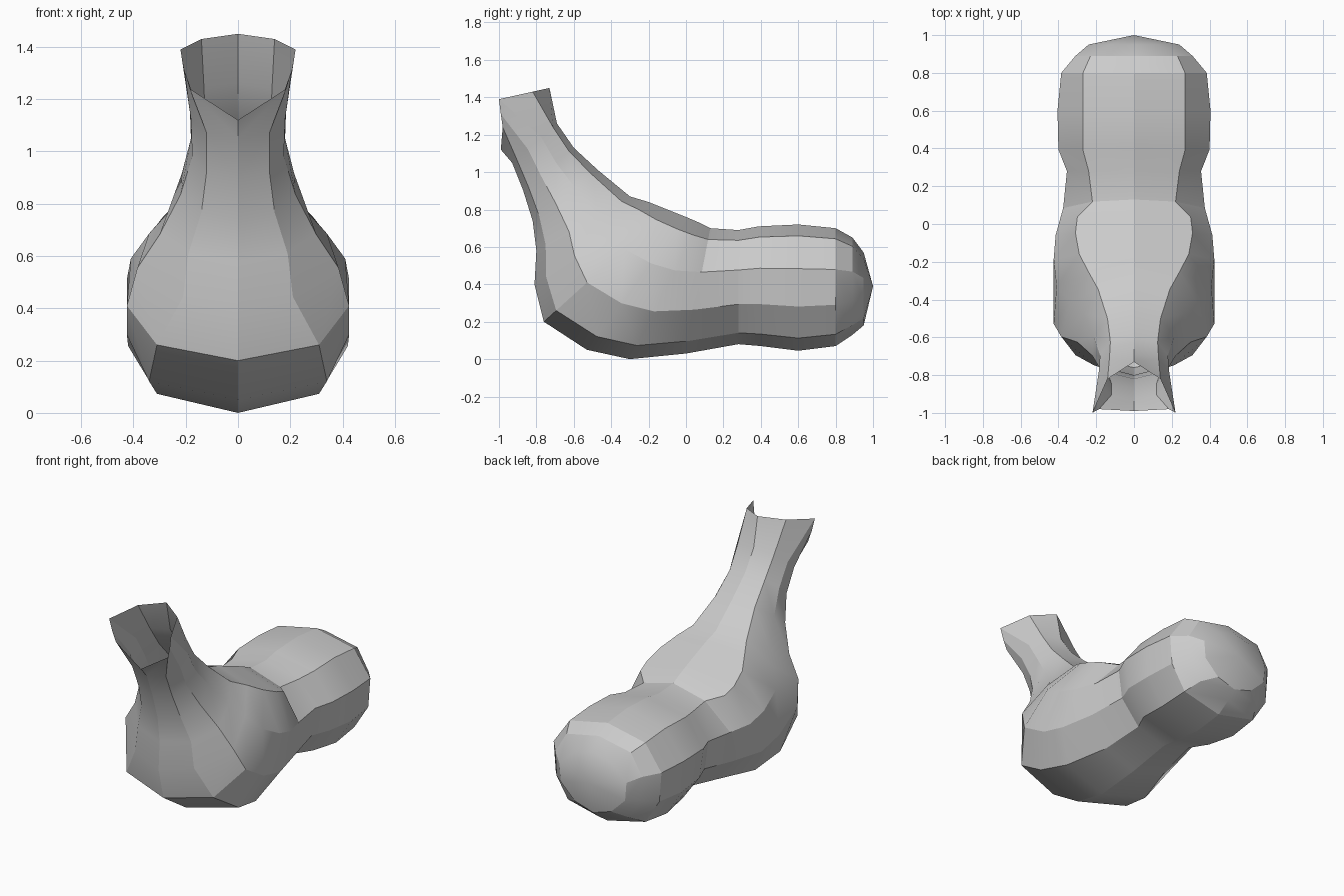
import bpy, bmesh, math
from mathutils import Vector

if "Cube" in bpy.data.objects:
    bpy.data.objects.remove(bpy.data.objects["Cube"])

# Each ring: spine (y, z), underside (y, z), then four half widths between them
STEPS = (0.09, 0.35, 0.65, 0.9)
NECK = [
    (-.69, 1.26, -.93, 1.05, .13, .185, .18, .12),
    (-.60, 1.13, -.87, .90, .125, .18, .175, .12),
    (-.47, 1.01, -.82, .74, .14, .215, .22, .14),
    (-.30, .87, -.80, .58, .19, .265, .30, .19),
]
CHEST = [
    (-.20, .84, -.81, .40, .24, .34, .385, .21),
    (-.10, .80, -.76, .20, .29, .41, .425, .31),
    (.00, .76, -.53, .05, .31, .425, .425, .34),
    (.07, .73, -.30, .00, .30, .415, .42, .31),
    (.13, .70, .00, .03, .22, .375, .37, .23),
]
RUMP = [
    (.28, .69, .28, .08, .24, .355, .33, .20),
    (.39, .71, .40, .07, .27, .40, .375, .26),
    (.60, .72, .60, .045, .27, .405, .39, .28),
    (.80, .70, .80, .07, .27, .385, .37, .27),
    (.89, .65, .89, .13, .23, .31, .30, .22),
    (.95, .57, .95, .18, .13, .24, .23, .13),
]
# Open rim at the top of the neck
RIM = [(0, -.73, 1.45), (.14, -.82, 1.43), (.22, -1, 1.39),
       (.205, -.99, 1.31), (.185, -.98, 1.24), (0, -.99, 1.12)]


def half_ring(ring):
    top, bottom = Vector((0, *ring[:2])), Vector((0, *ring[2:4]))
    sides = [top.lerp(bottom, s) + Vector((w, 0, 0)) for s, w in zip(STEPS, ring[4:])]
    return [top, *sides, bottom]


# Loft the right half from the neck rim to the rear
bm = bmesh.new()
rows = [[bm.verts.new(p) for p in ring]
        for ring in [RIM] + [half_ring(r) for r in NECK + CHEST + RUMP]]
for a, b in zip(rows, rows[1:]):
    for i in range(len(a) - 1):
        bm.faces.new((a[i], a[i + 1], b[i + 1], b[i]))

# Close the rear end at one point
tail = bm.verts.new((0, 1, .39))
last = rows[-1]
for i in range(len(last) - 1):
    bm.faces.new((last[i], last[i + 1], tail))
bmesh.ops.recalc_face_normals(bm, faces=bm.faces)
bm.normal_update()
if sum(f.normal.x * f.calc_area() for f in bm.faces) < 0:
    bmesh.ops.reverse_faces(bm, faces=bm.faces)

mesh = bpy.data.meshes.new("animal_body")
bm.to_mesh(mesh)
bm.free()
body = bpy.data.objects.new("animal_body", mesh)
bpy.context.collection.objects.link(body)

# Mirror to the left side and shade
mirror = body.modifiers.new("mirror", "MIRROR")
mirror.use_clip = True
bpy.context.view_layer.objects.active = body
body.select_set(True)
bpy.ops.object.modifier_apply(modifier=mirror.name)
bpy.ops.object.shade_smooth_by_angle(angle=math.radians(22))
